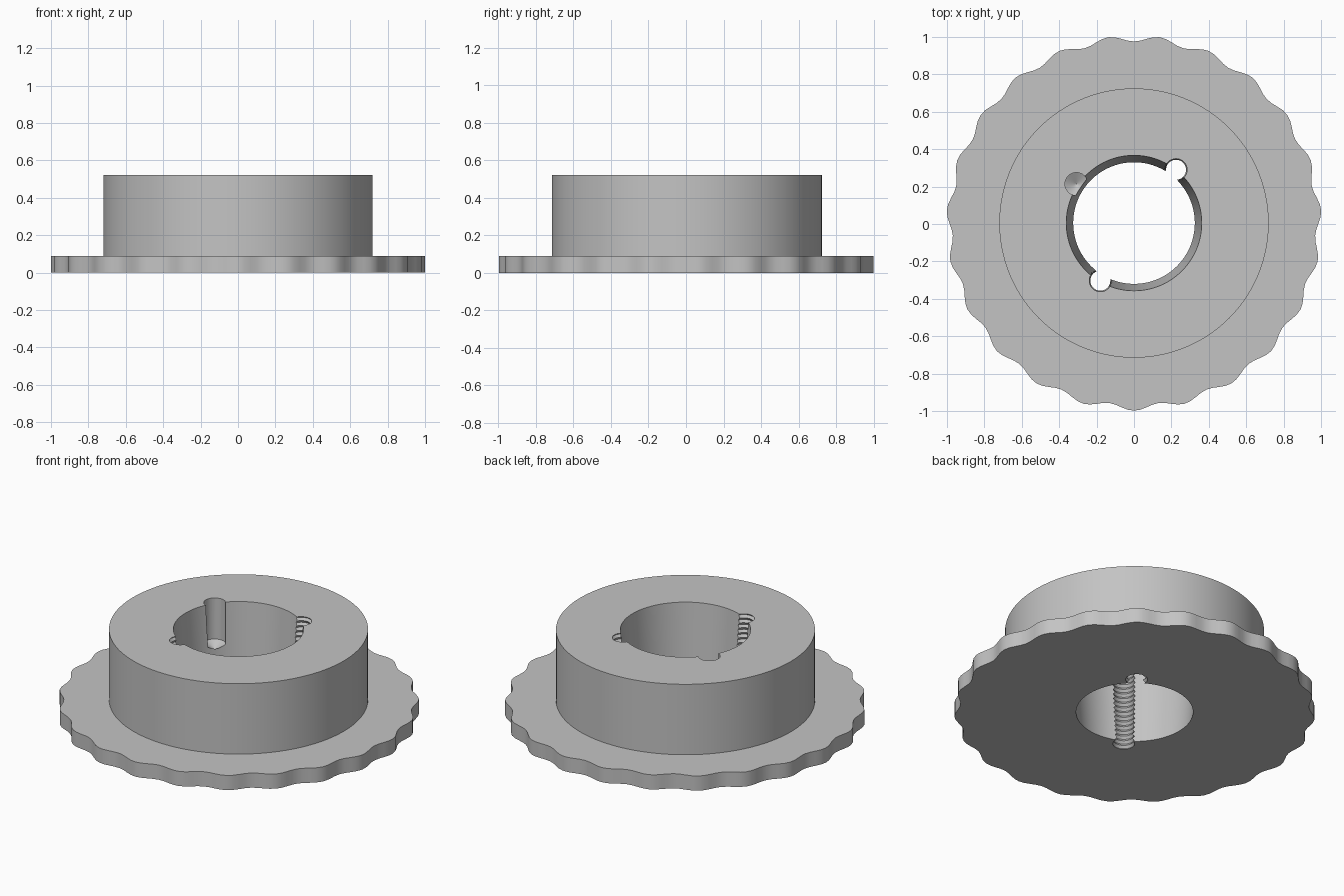
import bpy, bmesh
from math import cos, sin, pi, radians

if "Cube" in bpy.data.objects:
    bpy.data.objects.remove(bpy.data.objects["Cube"])

grey = bpy.data.materials.new("plain grey")
grey.use_nodes = True
colour = (0.55, 0.55, 0.55, 1)
grey.diffuse_color = colour
grey.node_tree.nodes["Principled BSDF"].inputs["Base Color"].default_value = colour

CENTRE_Y = 0.005
TOP = 0.522
FLANGE = 0.09
WAVES = 23


def lathe(name, profile, segments, x, y, closed):
    """Turn (radius, z) points; a radius may be a function of the angle."""
    bm = bmesh.new()
    rings = []
    for radius, z in profile:
        ring = []
        for i in range(segments):
            a = 2 * pi * i / segments
            r = radius(a) if callable(radius) else radius
            ring.append(bm.verts.new((x + r * cos(a), y + r * sin(a), z)))
        rings.append(ring)
    pairs = list(zip(rings, rings[1:]))
    if closed:
        pairs.append((rings[-1], rings[0]))
    else:
        bm.faces.new(rings[0])
        bm.faces.new(rings[-1])
    for lower, upper in pairs:
        for i in range(segments):
            j = (i + 1) % segments
            bm.faces.new((lower[i], lower[j], upper[j], upper[i]))
    bmesh.ops.recalc_face_normals(bm, faces=bm.faces)
    mesh = bpy.data.meshes.new(name)
    bm.to_mesh(mesh)
    bm.free()
    mesh.materials.append(grey)
    ob = bpy.data.objects.new(name, mesh)
    bpy.context.collection.objects.link(ob)
    return ob


def wavy_rim(a):
    return 0.987 + 0.016 * cos(WAVES * (a + pi / 2))


# Hub with wavy flange and tapered bore
body = lathe("flanged_hub", [
    (0.325, 0), (wavy_rim, 0), (wavy_rim, FLANGE),
    (0.72, FLANGE), (0.72, TOP), (0.362, TOP)],
    WAVES * 8, 0, CENTRE_Y, True)

# Threaded through holes: alternating root and crest rings
pitch = 0.03
thread = [(0.064 if i % 2 else 0.0535, -0.04 + i * pitch / 2) for i in range(41)]
cutters = [
    lathe("threaded_hole_cutter_back", thread, 32, 0.225, 0.29, False),
    lathe("threaded_hole_cutter_front", thread, 32, -0.18, -0.303, False),
    # Blind drilled hole with a conical floor
    lathe("blind_hole_cutter", [(0.001, 0.235), (0.061, 0.27), (0.061, 0.6)],
          32, -0.308, 0.214, False),
]

# Cut the holes into the hub
bpy.context.view_layer.objects.active = body
for cutter in cutters:
    mod = body.modifiers.new(cutter.name, "BOOLEAN")
    mod.operation = "DIFFERENCE"
    mod.solver = "EXACT"
    mod.object = cutter
    bpy.ops.object.modifier_apply(modifier=mod.name)
for cutter in cutters:
    bpy.data.objects.remove(cutter)

bpy.ops.object.select_all(action="DESELECT")
body.select_set(True)
bpy.ops.object.shade_smooth_by_angle(angle=radians(30))
